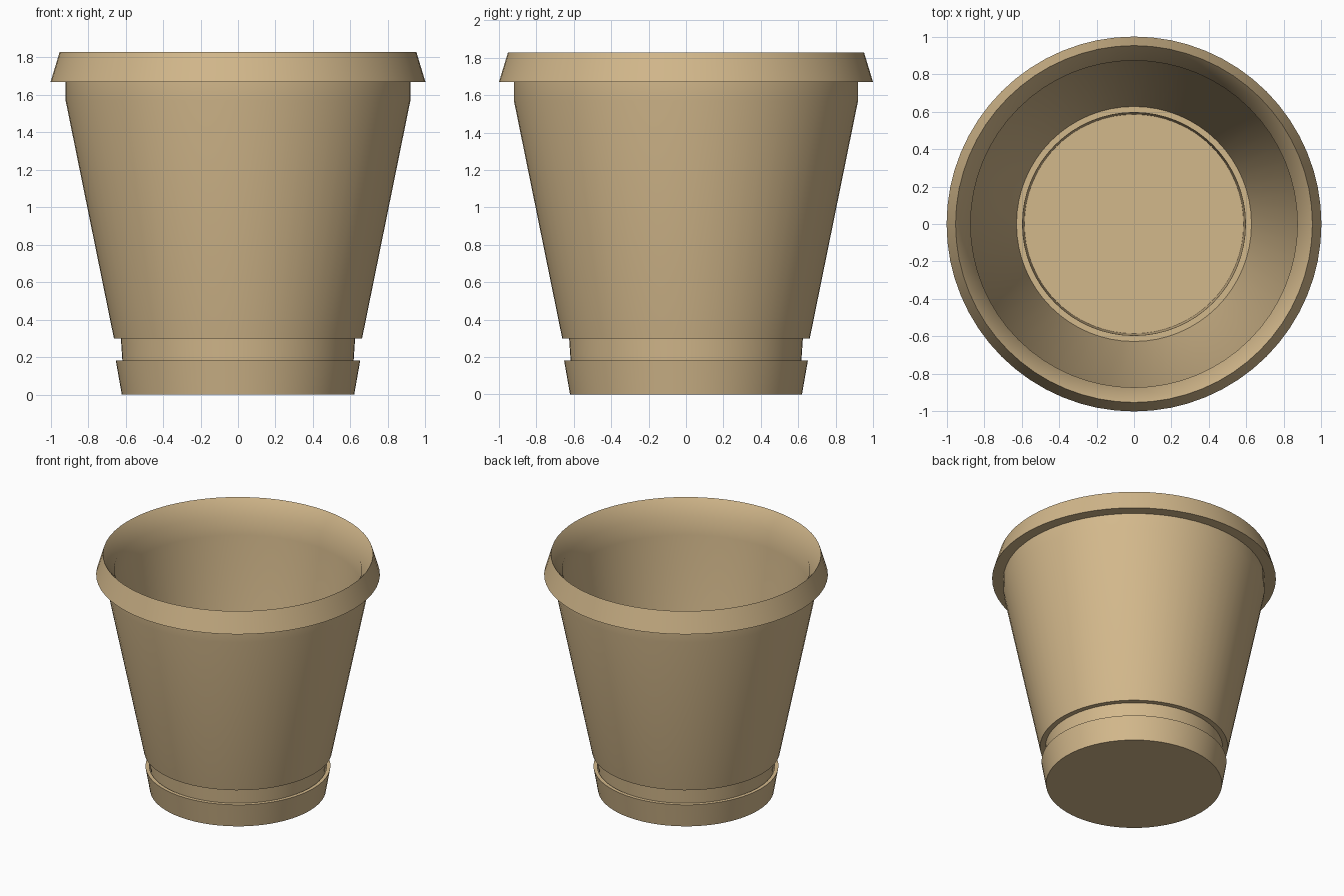
import bpy, bmesh, math

if "Cube" in bpy.data.objects:
    bpy.data.objects.remove(bpy.data.objects["Cube"])

SIDES = 64

tan = bpy.data.materials.new("tan_clay")
tan.diffuse_color = (0.65, 0.48, 0.26, 1)
tan.use_nodes = True
tan.node_tree.nodes["Principled BSDF"].inputs["Base Color"].default_value = tan.diffuse_color


def lathe(name, profile):
    """Revolve an (r, z) profile around z; ends at r = 0 close to a disc."""
    bm = bmesh.new()
    rings = []
    for r, z in profile:
        if r == 0:
            rings.append([bm.verts.new((0, 0, z))] * SIDES)
        else:
            rings.append([bm.verts.new((r * math.cos(a), r * math.sin(a), z))
                          for a in (2 * math.pi * i / SIDES for i in range(SIDES))])
    for low, high in zip(rings, rings[1:]):
        for i in range(SIDES):
            j = (i + 1) % SIDES
            corners = [low[i], low[j], high[j], high[i]]
            bm.faces.new(list(dict.fromkeys(corners)))
    bmesh.ops.recalc_face_normals(bm, faces=bm.faces[:])
    mesh = bpy.data.meshes.new(name)
    bm.to_mesh(mesh)
    bm.free()
    mesh.materials.append(tan)
    obj = bpy.data.objects.new(name, mesh)
    bpy.context.collection.objects.link(obj)
    bpy.ops.object.select_all(action='DESELECT')
    obj.select_set(True)
    bpy.context.view_layer.objects.active = obj
    bpy.ops.object.shade_smooth_by_angle(angle=math.radians(40))
    return obj


# Pot: outside from the base up to the flared rim, then back down the inside
lathe("pot", [
    (0, 0.03), (0.607, 0.03), (0.625, 0.30), (0.662, 0.30),
    (0.92, 1.57), (0.92, 1.67), (1.0, 1.67), (0.952, 1.828),
    (0.872, 1.71), (0.872, 1.57), (0.627, 0.32),
    (0.595, 0.32), (0.585, 0.06), (0, 0.06),
])

# Saucer: shallow dish hugging the foot of the pot
lathe("saucer", [
    (0, 0), (0.62, 0), (0.652, 0.182), (0.625, 0.182),
    (0.61, 0.025), (0, 0.025),
])
